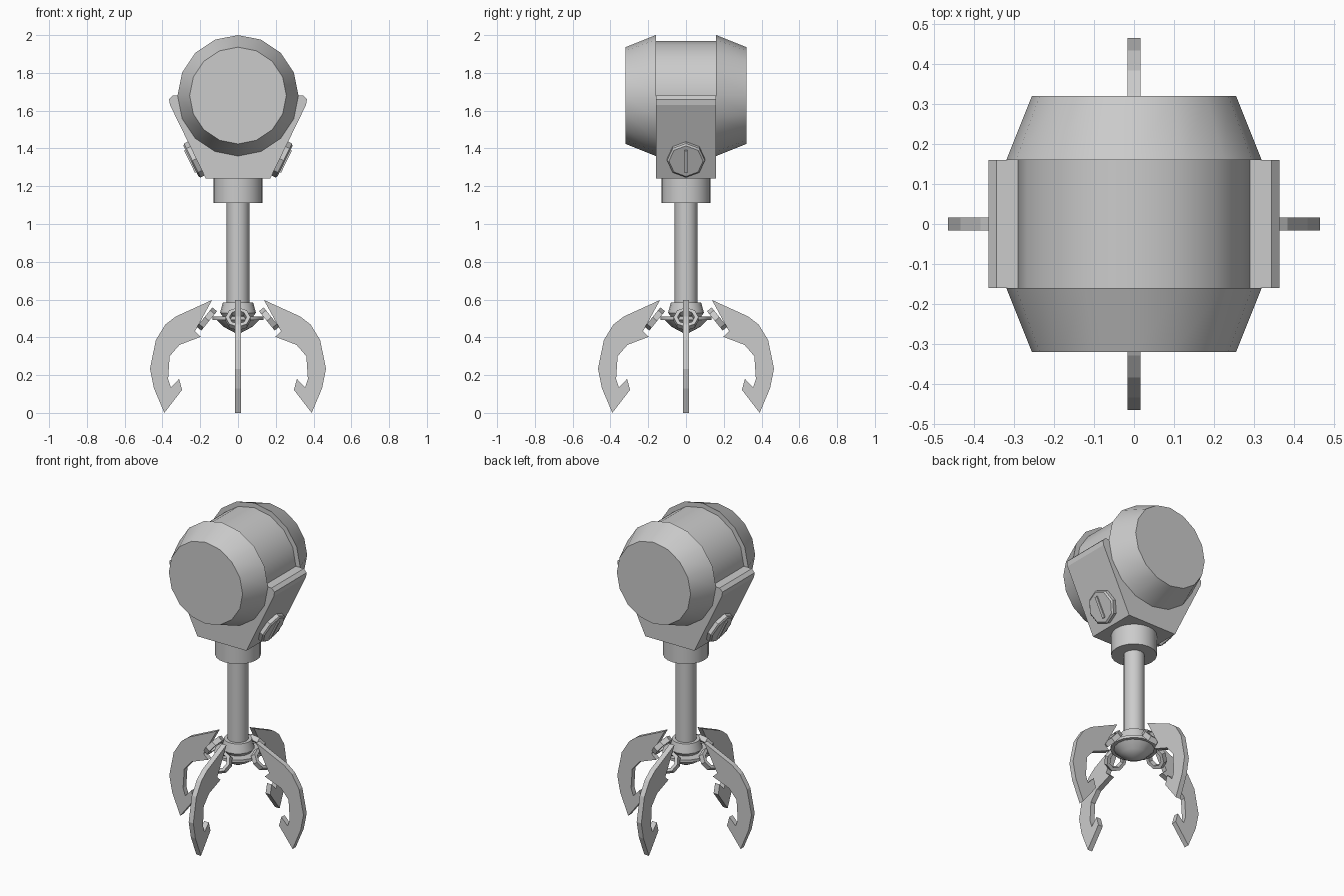
import bpy, bmesh, math
from mathutils import Matrix, Vector

if "Cube" in bpy.data.objects:
    bpy.data.objects.remove(bpy.data.objects["Cube"])


def finish(name, bm, smooth=None):
    bmesh.ops.recalc_face_normals(bm, faces=bm.faces)
    me = bpy.data.meshes.new(name)
    bm.to_mesh(me)
    bm.free()
    ob = bpy.data.objects.new(name, me)
    bpy.context.collection.objects.link(ob)
    if smooth:
        bpy.ops.object.select_all(action='DESELECT')
        ob.select_set(True)
        bpy.context.view_layer.objects.active = ob
        bpy.ops.object.shade_smooth_by_angle(angle=math.radians(smooth))
    return ob


def lathe(name, profile, sides, mat=Matrix(), closed=False, smooth=None):
    """Revolve (radius, height) points about local z; open profiles get caps."""
    bm = bmesh.new()
    rings = []
    for r, h in profile:
        if r == 0:
            rings.append([bm.verts.new(mat @ Vector((0, 0, h)))] * sides)
        else:
            rings.append([bm.verts.new(mat @ Vector((r * math.cos(a), r * math.sin(a), h)))
                          for a in (2 * math.pi * i / sides for i in range(sides))])
    pairs = list(zip(rings, rings[1:]))
    if closed:
        pairs.append((rings[-1], rings[0]))
    for a, b in pairs:
        for i in range(sides):
            j = (i + 1) % sides
            bm.faces.new(list(dict.fromkeys((a[i], a[j], b[j], b[i]))))
    if not closed:
        for ring in (rings[0], rings[-1]):
            if ring[0] is not ring[1]:
                bm.faces.new(ring)
    return finish(name, bm, smooth)


def plate(name, outline, half, mat=Matrix()):
    """Extrude an (x, z) outline to +-half in y."""
    bm = bmesh.new()
    a = [bm.verts.new(mat @ Vector((x, -half, z))) for x, z in outline]
    b = [bm.verts.new(mat @ Vector((x, half, z))) for x, z in outline]
    bm.faces.new(a)
    bm.faces.new(b)
    for i in range(len(a)):
        j = (i + 1) % len(a)
        bm.faces.new((a[i], a[j], b[j], b[i]))
    return finish(name, bm)


# Motor drum with two tapered end caps, axis along y
drum_axis = Matrix.Translation((0, 0, 1.68)) @ Matrix.Rotation(math.pi / 2, 4, 'X')
lathe("motor_drum", [(0.256, -0.32), (0.32, -0.16), (0.29, -0.16),
                     (0.29, 0.16), (0.32, 0.16), (0.256, 0.32)], 16, drum_axis, smooth=30)

# Cradle block holding the drum
side = [(0.17, 1.24), (0.36, 1.63), (0.365, 1.66), (0.345, 1.68), (0.28, 1.68)]
plate("cradle", side + [(-x, z) for x, z in reversed(side)], 0.16)

# Slotted bolts on the sloping cradle sides
slope = math.atan2(0.39, 0.19)
for label, turn in (("right", 0), ("left", math.pi)):
    m = (Matrix.Rotation(turn, 4, 'Z') @ Matrix.Translation((0.222, 0, 1.346))
         @ Matrix.Rotation(slope + 0.0, 4, 'Y').inverted() @ Matrix.Rotation(math.pi, 4, 'X'))
    lathe(label + "_bolt", [(0.1, -0.01), (0.1, 0.022), (0.09, 0.03)], 8, m)
    plate(label + "_bolt_slot", [(-0.065, 0.025), (0.065, 0.025),
                                 (0.065, 0.038), (-0.065, 0.038)], 0.009, m)

# Collar and shaft
lathe("collar", [(0.13, 1.11), (0.13, 1.24)], 20, smooth=30)
lathe("shaft", [(0.06, 0.5), (0.06, 1.12)], 16, smooth=30)

# Claw hub: flared sleeve, flange and pointed underside
lathe("hub", [(0.08, 0.585), (0.095, 0.53), (0.08, 0.51), (0.135, 0.51),
              (0.135, 0.493), (0.115, 0.493), (0.075, 0.455), (0, 0.415)], 16, smooth=25)

# Four claws, each seated on a tilted ring
claw = [(0.137, 0.598), (0.33, 0.51), (0.385, 0.467), (0.435, 0.386), (0.466, 0.233),
        (0.445, 0.13), (0.39, 0.0), (0.296, 0.122), (0.312, 0.18), (0.355, 0.135),
        (0.37, 0.18), (0.362, 0.3), (0.31, 0.36), (0.197, 0.403), (0.228, 0.432)]
tilt = Matrix.Translation((0.165, 0, 0.497)) @ Matrix.Rotation(math.radians(51), 4, 'Y')
for i in range(4):
    spin = Matrix.Rotation(i * math.pi / 2, 4, 'Z')
    plate(f"claw_{i + 1}", claw, 0.016, spin)
    lathe(f"claw_ring_{i + 1}", [(0.066, -0.016), (0.066, 0.016), (0.045, 0.016),
                                 (0.045, -0.016)], 8, spin @ tilt, closed=True)
